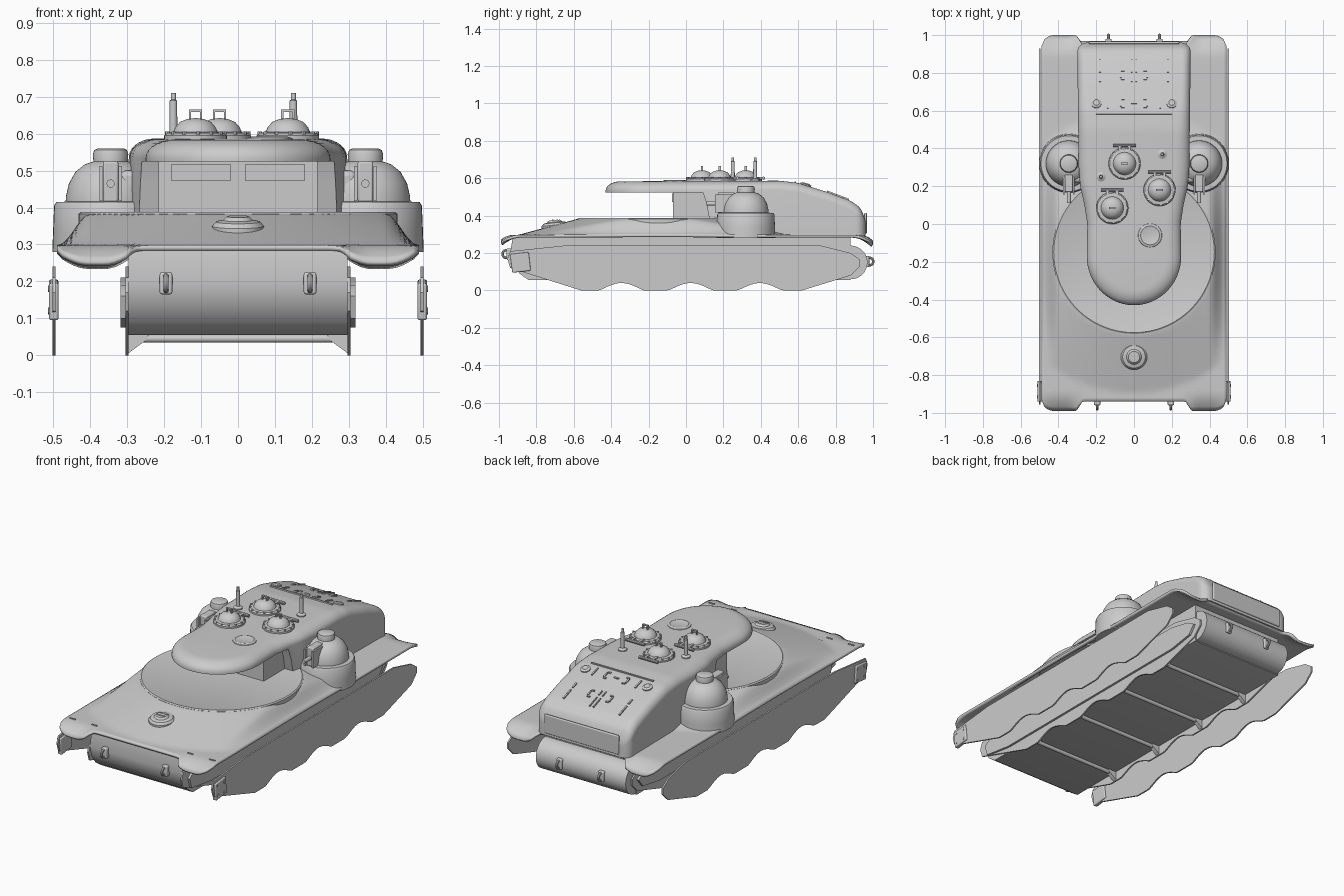
import bpy, bmesh, math
from mathutils import Matrix, Vector

if "Cube" in bpy.data.objects:
    bpy.data.objects.remove(bpy.data.objects["Cube"])


def finish(name, bm):
    bmesh.ops.remove_doubles(bm, verts=bm.verts, dist=1e-5)
    bmesh.ops.recalc_face_normals(bm, faces=bm.faces)
    me = bpy.data.meshes.new(name)
    bm.to_mesh(me)
    bm.free()
    ob = bpy.data.objects.new(name, me)
    bpy.context.collection.objects.link(ob)
    return ob


def box(name, c, size, rx=0, bev=0):
    bm = bmesh.new()
    m = Matrix.Translation(c) @ Matrix.Rotation(rx, 4, 'X') @ Matrix.Diagonal((*size, 1))
    bmesh.ops.create_cube(bm, size=1, matrix=m)
    ob = finish(name, bm)
    if bev:
        b = ob.modifiers.new("bevel", 'BEVEL')
        b.width, b.segments = bev, 3
    return ob


def rod(name, a, b, r, n=16):
    a, b = Vector(a), Vector(b)
    m = Matrix.Translation((a + b) / 2) @ (b - a).to_track_quat('Z', 'Y').to_matrix().to_4x4()
    bm = bmesh.new()
    bmesh.ops.create_cone(bm, cap_ends=True, segments=n, radius1=r, radius2=r,
                          depth=(b - a).length, matrix=m)
    return finish(name, bm)


def lathe(name, c, prof, n=40, rx=0):
    bm = bmesh.new()
    m = Matrix.Translation(c) @ Matrix.Rotation(rx, 4, 'X')
    rings = [[bm.verts.new(m @ Vector((r * math.cos(2 * math.pi * i / n),
              r * math.sin(2 * math.pi * i / n), z))) for i in range(n)] for r, z in prof]
    for p, q in zip(rings, rings[1:]):
        for i in range(n):
            j = (i + 1) % n
            bm.faces.new((p[i], p[j], q[j], q[i]))
    bm.faces.new(rings[0])
    bm.faces.new(rings[-1])
    return finish(name, bm)


def prism(name, pts, x0, x1):
    bm = bmesh.new()
    a, b = ([bm.verts.new((x, y, z)) for y, z in pts] for x in (x0, x1))
    bm.faces.new(a)
    bm.faces.new(b)
    for i in range(len(a)):
        j = (i + 1) % len(a)
        bm.faces.new((a[i], a[j], b[j], b[i]))
    return finish(name, bm)


def smooth(a, b, v):
    t = min(1, max(0, (v - a) / (b - a)))
    return t * t * (3 - 2 * t)


def interp(tab, v):
    for (a, p), (b, q) in zip(tab, tab[1:]):
        if v <= b:
            return p + (q - p) * max(0, v - a) / (b - a)
    return tab[-1][1]


# Deck shell: bulges up to the turret ring, droops at the four fender lobes
def deck_z(x, y):
    d = math.hypot(x, y + .15)
    z = max(.298, .383 - .27 * max(0, d - .43))
    z += (.298 - z) * smooth(.40, .49, abs(x))
    t = max(0, abs(y) - .88) / .11
    return z - .045 * t * t * smooth(.24, .36, abs(x)) * (1 - .3 * smooth(.4, .49, abs(x)))


bm = bmesh.new()
NX, NY = 64, 90
grid = []
for i in range(NX + 1):
    x = -.49 + .98 * i / NX
    lobe = .05 * smooth(.27, .31, abs(x))
    k = max(0, abs(x) - .42) / .07
    lobe -= .06 * (1 - math.sqrt(max(0, 1 - k * k)))
    y0, y1 = -.94 - lobe, .95 + lobe
    grid.append([bm.verts.new((x, y0 + (y1 - y0) * j / NY, deck_z(x, y0 + (y1 - y0) * j / NY)))
                 for j in range(NY + 1)])
for i in range(NX):
    for j in range(NY):
        bm.faces.new((grid[i][j], grid[i + 1][j], grid[i + 1][j + 1], grid[i][j + 1]))
deck = finish("deck_shell", bm)
sol = deck.modifiers.new("thickness", 'SOLIDIFY')
sol.thickness, sol.offset = .014, -1
lathe("turret_ring", (0, -.15, 0), [(.432, .36), (.432, .383), (.425, .388), (.42, .386)], 72)

# Lower hull with rounded rear drum
prism("lower_hull", [(-.925, .29), (-.94, .2), (-.925, .14), (-.89, .09), (-.84, .055),
                     (.88, .055), (.88, .29)], -.297, .297)
rod("rear_drum", (-.29, .88, .15), (.29, .88, .15), .09, 40)

# Wavy side plates, outer skirts and inner frames
wave = [(y, max(0, .055 * math.sin(math.pi * (y - .58) / .37) ** 2 - .015))
        for y in [.62 - 1.18 * i / 60 for i in range(61)]]
skirt = [(-.94, .12), (-.955, .17), (-.94, .21), (-.65, .24), (.72, .24), (.88, .2),
         (.93, .165), (.93, .13), (.88, .08)] + wave
pad = [(-.88, .1), (-.9, .16), (-.86, .19), (-.6, .21), (.7, .21), (.84, .18),
       (.89, .15), (.85, .1), (.7, .075), (-.7, .075)]
for s in (-1, 1):
    prism("outer_skirt", skirt, s * .494, s * .503)
    prism("inner_frame", skirt, s * .296, s * .305)
    prism("inner_frame_pad", pad, s * .304, s * .318)
    box("skirt_bracket", (s * .499, -.885, .15), (.026, .1, .1), .12, .006)
    for dy, dz in ((-.03, .03), (.03, .03), (-.03, -.03), (.03, -.03)):
        rod("bracket_bolt", (s * .509, -.885 + dy, .15 + dz), (s * .514, -.885 + dy, .15 + dz), .009, 10)
    # Tow hooks
    for y, x, z in ((-.945, .195, .195), (.965, .135, .155)):
        d = math.copysign(1, y)
        box("hook_plate", (s * x, y, z), (.034, .03, .06), 0, .006)
        bpy.ops.mesh.primitive_torus_add(location=(s * x, y + d * .016, z), rotation=(0, math.pi / 2, 0),
                                         major_radius=.02, minor_radius=.007,
                                         major_segments=16, minor_segments=8)
        bpy.context.object.name = "tow_hook"
    for y in (-.88,):
        box("deck_slot", (s * .31, y, deck_z(.31, y) + .001), (.035, .008, .006))
        box("deck_slot", (s * .45, y, deck_z(.45, y) + .001), (.035, .008, .006))
# Cross bars and gussets under the belly
for y in (-.52, -.15, .22, .59):
    rod("belly_bar", (-.297, y, .045), (.297, y, .045), .011, 12)
    for s in (-1, 1):
        bm = bmesh.new()
        f = bm.faces.new([bm.verts.new((s * x, y - .012, z)) for x, z in ((.3, .003), (.3, .06), (.24, .06), (.25, .04))])
        r = bmesh.ops.extrude_face_region(bm, geom=[f])
        bmesh.ops.translate(bm, verts=[v for v in r["geom"] if isinstance(v, bmesh.types.BMVert)], vec=(0, .024, 0))
        finish("belly_gusset", bm)

# Superstructure: rounded plan, overhanging beak, sloping rear
TOP = [(-.5, .583), (.5, .587), (.6, .575), (.76, .525), (.88, .48), (.93, .445), (.95, .42), (.97, .40)]
WID = [(-.17, .25), (0, .247), (.1, .262), (.2, .285), (.3, .293), (.91, .3)]


def top(y):
    return interp(TOP, y)


def arc(n, a0, a1):
    return [math.radians(a0 + (a1 - a0) * i / n) for i in range(n + 1)]


half = [(.25 * math.sin(a), -.17 - .26 * math.cos(a)) for a in arc(20, 0, 90)]
half += [(interp(WID, y), y) for y in [-.17 + .02 * i for i in range(1, 54)]]
half += [(.25 + .05 * math.cos(a), .91 + .05 * math.sin(a)) for a in arc(8, 0, 90)]
bm = bmesh.new()
rows = []
for i, (x, y) in enumerate(half):
    p, q = half[max(0, i - 1)], half[min(len(half) - 1, i + 1)]
    n = Vector((q[1] - p[1], p[0] - q[0])).normalized()
    if i == 0:
        n = Vector((0, -1))
    if i == len(half) - 1:
        n = Vector((0, 1))
    ins = .08 - .035 * smooth(.3, .8, y)
    side = [(x, y, .525 - .235 * smooth(.09, .15, y))]
    for a in arc(7, 0, 90):
        e = ins * (1 - math.cos(a))
        xx, yy = max(0, x - n.x * e), y - n.y * e
        side.append((xx, yy, top(yy) - .05 * (1 - math.sin(a))))
    rows.append(([bm.verts.new((-a, b, c)) for a, b, c in side], [bm.verts.new(v) for v in side]))
for (l0, r0), (l1, r1) in zip(rows, rows[1:]):
    for k in range(len(l0) - 1):
        bm.faces.new((l0[k], l0[k + 1], l1[k + 1], l1[k]))
        bm.faces.new((r0[k], r0[k + 1], r1[k + 1], r1[k]))
    for k in (0, -1):
        bm.faces.new((l0[k], r0[k], r1[k], l1[k]))
l, r = rows[-1]
for k in range(len(l) - 1):
    bm.faces.new((l[k], l[k + 1], r[k + 1], r[k]))
finish("superstructure", bm)
box("turret_neck", (0, .07, .455), (.43, .28, .15))
for s in (-1, 1):
    box("vision_slit", (s * .1, -.07, .495), (.16, .012, .045))
box("rear_panel", (0, .96, .36), (.48, .014, .11), 0, .006)

# Side gun cupolas
for s in (-1, 1):
    cx, cy = s * .345, .32
    lathe("cupola_base", (cx, cy, 0), [(.158, .28), (.156, .33), (.153, .405), (.147, .415), (.12, .416)], 48)
    lathe("cupola_dome", (cx, cy, 0), [(.122, .41), (.121, .43), (.113, .465), (.095, .497), (.07, .517), (.04, .527)], 48)
    lathe("cupola_cap", (cx, cy, 0), [(.046, .515), (.048, .545), (.044, .556), (.036, .56)], 32)
    box("gun_mount", (cx, .215, .47), (.042, .09, .11), 0, .006)
    for d in (-1, 1):
        box("gun_cheek", (cx + d * .026, .205, .465), (.009, .1, .095))
    rod("gun_barrel", (cx, .11, .465), (cx, .2, .465), .011)
    box("cupola_link", (s * .29, .3, .44), (.06, .16, .12), 0, .015)

# Roof hatches with domed lids, handles, bolts and hinges
for x, y in ((-.05, .32), (.135, .18), (-.115, .085)):
    lathe("hatch_lid", (x, y, 0), [(.085, .575), (.085, .595), (.078, .602), (.06, .604), (.055, .617),
                                  (.042, .632), (.022, .64), (.005, .642)])
    for d in (-1, 1):
        box("handle_post", (x + d * .015, y, .648), (.006, .012, .03))
    box("handle_bar", (x, y, .662), (.036, .012, .006))
    for a in arc(12, 0, 330):
        px, py = x + .078 * math.cos(a), y + .078 * math.sin(a)
        rod("hatch_bolt", (px, py, .595), (px, py, .606), .006, 8)
    rod("hatch_hinge", (x - .06, y + .095, .6), (x + .06, y + .095, .6), .009, 10)
    for d in (-1, 1):
        box("hinge_arm", (x + d * .025, y + .075, .602), (.014, .05, .012))

# Antennas, roof plug, front hatch
for x, y in ((-.175, .25), (.15, .37)):
    lathe("antenna", (x, y, 0), [(.025, .58), (.025, .592), (.011, .6), (.01, .69), (.007, .692), (.007, .71)], 16)
lathe("roof_plug", (.085, -.06, 0), [(.065, .58), (.062, .588), (.05, .592), (.045, .59)])
lathe("front_hatch", (0, -.7, .33), [(.072, -.02), (.07, .02), (.06, .032), (.04, .036), (.035, .042), (.03, .046)], 36, .1)
for dy in (-.012, .012):
    box("front_hatch_bar", (0, -.7 + dy, .376), (.05, .008, .006))

# Engine cover ridges and clips on the sloping rear
def ridge(x, y, sx, sy):
    ang = math.atan2(top(y + .01) - top(y - .01), .02)
    box("engine_ridge", (x, y, top(y) + .002), (sx, sy, .01), ang)


ridge(0, .585, .4, .008)
for s in (-1, 1):
    for y in (.77, .82, .855):
        ridge(s * .18, y, .009, .035)
        ridge(s * .012, y, .006, .035)
    ridge(s * .14, .64, .008, .06)
    ridge(0, .64, .03, .008)
    for y in (.64, .79):
        ridge(s * .07, y, .008, .035)
        for d in (-1, 1):
            ridge(s * .06, y + d * .022, .018, .008)
    lathe("engine_clip", (s * .2, .64, top(.64)), [(.028, -.01), (.028, .006), (.016, .012), (.012, .01)], 16, -.3)

# Smooth shading with sharp edges kept
bpy.ops.object.select_all(action='SELECT')
bpy.context.view_layer.objects.active = deck
bpy.ops.object.shade_smooth_by_angle(angle=math.radians(35))
